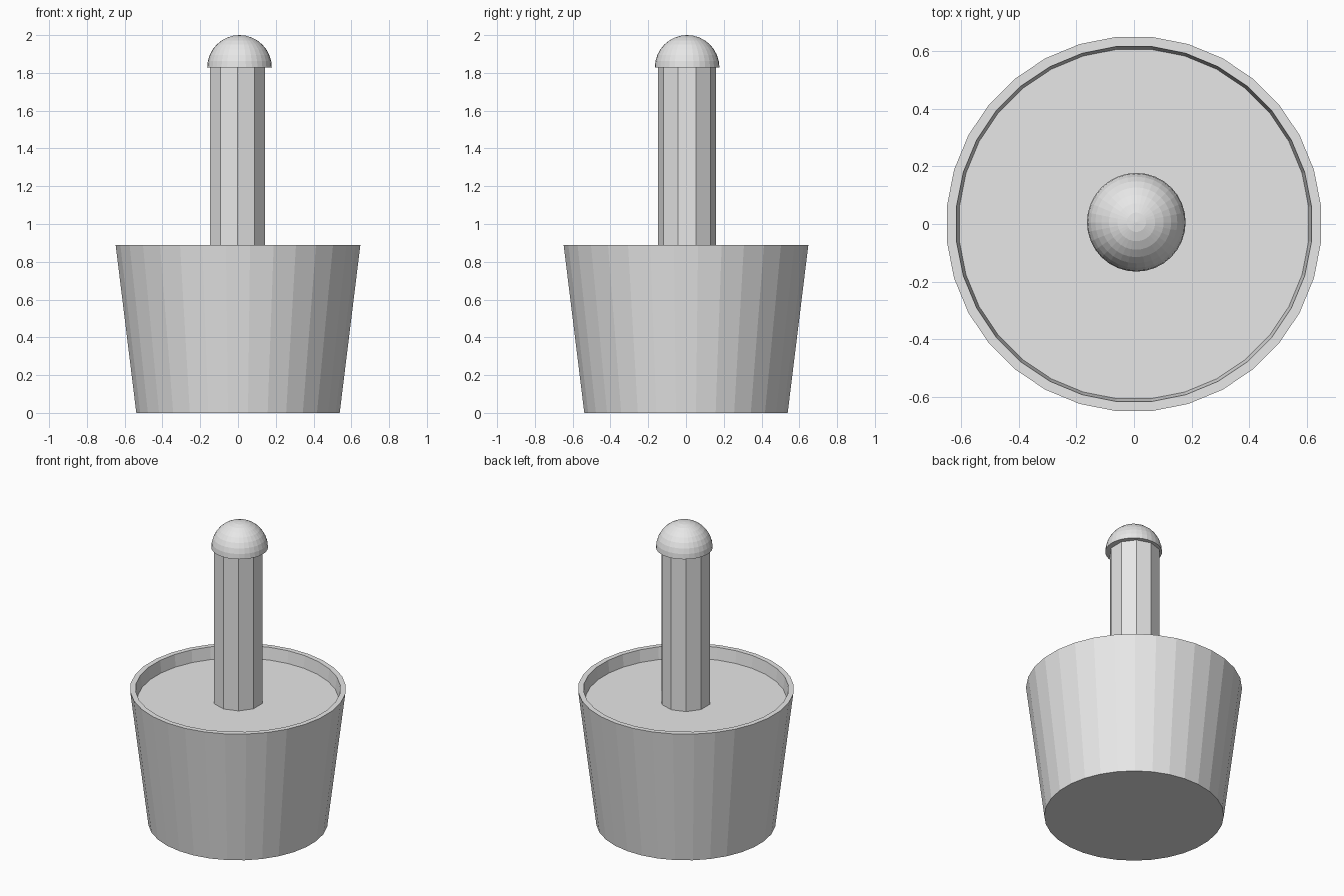
import bpy, bmesh, math

cube = bpy.data.objects.get("Cube")
if cube:
    bpy.data.objects.remove(cube, do_unlink=True)

grey = bpy.data.materials.new("light grey")
grey.use_nodes = True
colour = (0.8, 0.8, 0.8, 1)
grey.diffuse_color = colour
grey.node_tree.nodes["Principled BSDF"].inputs["Base Color"].default_value = colour


def lathe(name, profile, sides, turn=0.0, centre=(0, 0)):
    """Spin (radius, z) points into a flat-shaded solid; zero radius makes a pole."""
    bm = bmesh.new()
    rings = []
    for r, z in profile:
        if r == 0:
            rings.append([bm.verts.new((0, 0, z))] * sides)
            continue
        angles = [turn + math.tau * i / sides for i in range(sides)]
        rings.append([bm.verts.new((r * math.cos(a), r * math.sin(a), z)) for a in angles])
    for low, high in zip(rings, rings[1:]):
        for i in range(sides):
            j = (i + 1) % sides
            bm.faces.new(dict.fromkeys((low[i], low[j], high[j], high[i])))
    # Close any open end with a single flat face
    for ring in (rings[0], rings[-1]):
        if ring[0] is not ring[1]:
            bm.faces.new(ring)
    bmesh.ops.recalc_face_normals(bm, faces=bm.faces)
    mesh = bpy.data.meshes.new(name)
    bm.to_mesh(mesh)
    bm.free()
    mesh.materials.append(grey)
    obj = bpy.data.objects.new(name, mesh)
    obj.location = (*centre, 0)
    bpy.context.collection.objects.link(obj)
    return obj


# Tapered pot with a thin rim and a sunken flat fill
lathe("pot", [(0.541, 0), (0.651, 0.89), (0.618, 0.89), (0.608, 0.81)],
      32, turn=math.pi / 32)

# Ten-sided trunk standing on the fill
lathe("trunk", [(0.153, 0.81), (0.153, 1.84)], 10, turn=math.pi / 2,
      centre=(-0.002, 0.005))

# Half-ball cap on the trunk
steps = 8
dome = [(0.171 * math.cos(a), 1.829 + 0.171 * math.sin(a))
        for a in (math.pi / 2 * i / steps for i in range(steps))]
lathe("cap", dome + [(0, 2.0)], 32, centre=(0.008, 0.006))
